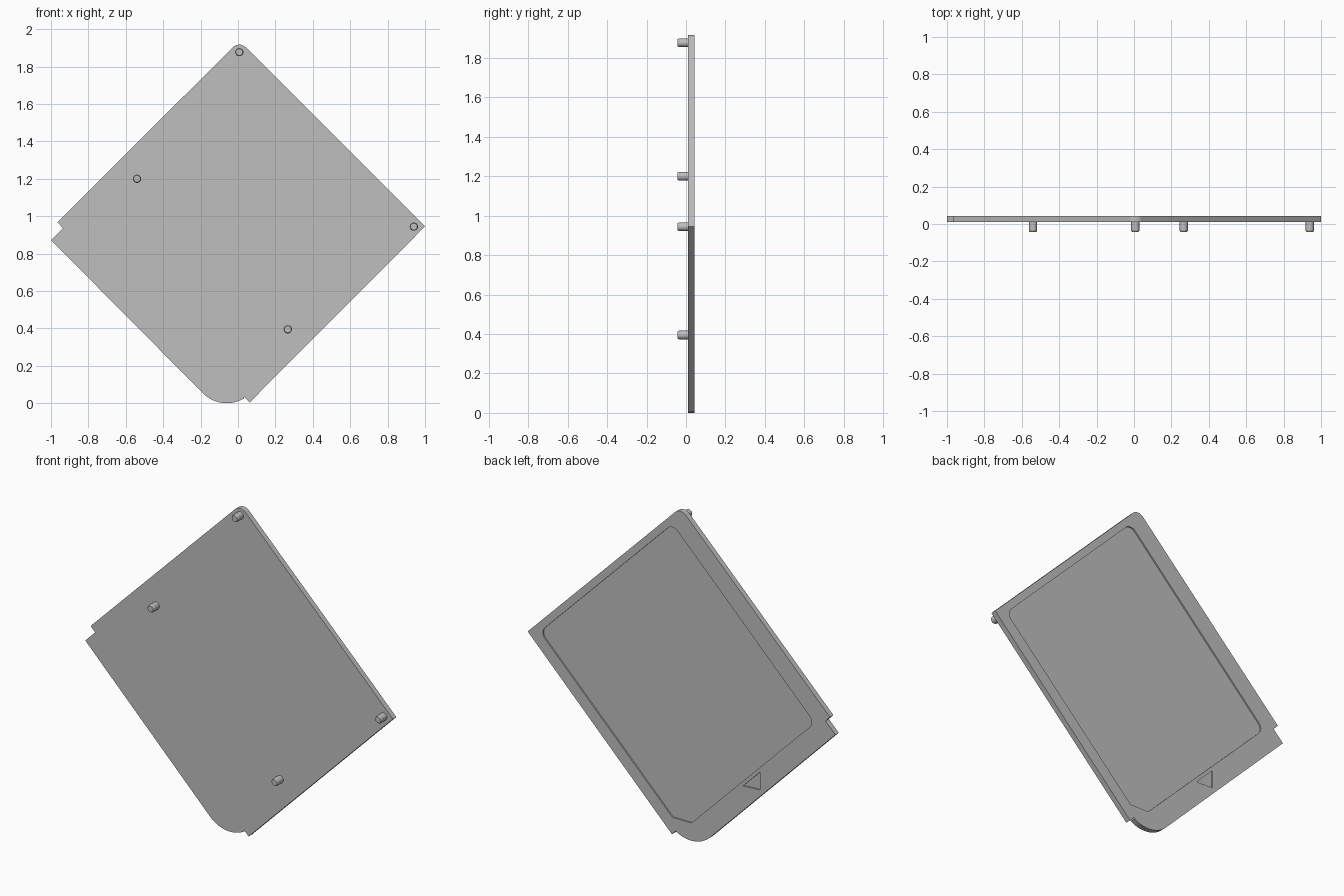
import bpy, bmesh, math
from mathutils import Vector

default = bpy.data.objects.get("Cube")
if default:
    bpy.data.objects.remove(default)

grey = bpy.data.materials.new("plain_grey")
grey.use_nodes = True
colour = (0.52, 0.52, 0.52, 1)
grey.diffuse_color = colour
grey.node_tree.nodes["Principled BSDF"].inputs["Base Color"].default_value = colour

FRONT, BACK, POCKET = 0.01, 0.042, 0.008


def arc(cx, cz, r, start, end, steps):
    """Points on an arc, angles in degrees."""
    angles = [math.radians(start + (end - start) * i / steps) for i in range(steps + 1)]
    return [(cx + r * math.cos(a), cz + r * math.sin(a)) for a in angles]


def slab(name, outline, y0, y1):
    """Extrude an x-z outline from y0 to y1."""
    bm = bmesh.new()
    face = bm.faces.new([bm.verts.new((x, y0, z)) for x, z in outline])
    grown = bmesh.ops.extrude_face_region(bm, geom=[face])["geom"]
    verts = [g for g in grown if isinstance(g, bmesh.types.BMVert)]
    bmesh.ops.translate(bm, verts=verts, vec=(0, y1 - y0, 0))
    bmesh.ops.recalc_face_normals(bm, faces=bm.faces)
    return finish(name, bm)


def finish(name, bm):
    mesh = bpy.data.meshes.new(name)
    bm.to_mesh(mesh)
    bm.free()
    mesh.materials.append(grey)
    obj = bpy.data.objects.new(name, mesh)
    bpy.context.collection.objects.link(obj)
    return obj


def smooth(obj):
    bpy.ops.object.select_all(action="DESELECT")
    obj.select_set(True)
    bpy.context.view_layer.objects.active = obj
    bpy.ops.object.shade_smooth_by_angle(angle=math.radians(30))


def cut(target, cutter):
    """Carve the cutter out of the target, then discard it."""
    mod = target.modifiers.new("pocket", "BOOLEAN")
    mod.operation, mod.solver, mod.object = "DIFFERENCE", "EXACT", cutter
    bpy.context.view_layer.objects.active = target
    bpy.ops.object.modifier_apply(modifier=mod.name)
    bpy.data.objects.remove(cutter)


# Diamond plate with a rounded top, two corner notches and a rounded foot
outline = [(1.0, 0.945)]
outline += arc(0.007, 1.867, 0.05, 45, 135, 10)
outline += [(-0.965, 0.967), (-0.936, 0.936), (-1.0, 0.872)]
outline += arc(-0.06, 0.18, 0.18, 225, 300, 14)
outline += [(0.033, 0.033), (0.062, 0.004)]
plate = slab("plate", outline, FRONT, BACK)

# Shallow panel recess in the back: three rounded corners and a flat bottom one
r = 0.045
recess = []
for cx, cz, start in ((0.92, 0.965, -45), (0.058, 1.828, 45), (-0.865, 0.905, 135)):
    shift = r * math.sqrt(2)
    towards = Vector((-math.cos(math.radians(start + 45)), -math.sin(math.radians(start + 45))))
    centre = Vector((cx, cz)) + towards * shift
    recess += arc(centre.x, centre.y, r, start, start + 90, 8)
recess += [(-0.064, 0.104), (0.059, 0.104)]
cut(plate, slab("recess_cutter", recess, BACK - POCKET, BACK + 0.05))

# Small triangular pocket beside the recess
triangle = [(-0.40, 0.412), (-0.51, 0.522), (-0.51, 0.417)]
cut(plate, slab("triangle_cutter", triangle, BACK - POCKET, BACK + 0.05))
smooth(plate)

# Four locating pins on the front, with softened tips
pins = {"top_pin": (0.007, 1.877), "right_pin": (-0.54, 1.2),
        "left_pin": (0.94, 0.944), "bottom_pin": (0.266, 0.395)}
TIP = -0.042
for name, (x, z) in pins.items():
    bm = bmesh.new()
    rings = []
    for radius, y in ((0.022, FRONT + 0.002), (0.022, TIP + 0.006), (0.018, TIP)):
        ring = arc(x, z, radius, 0, 360, 24)[:-1]
        rings.append([bm.verts.new((px, y, pz)) for px, pz in ring])
    for a, b in zip(rings, rings[1:]):
        for i in range(len(a)):
            j = (i + 1) % len(a)
            bm.faces.new((a[i], a[j], b[j], b[i]))
    bm.faces.new(rings[0])
    bm.faces.new(rings[-1])
    bmesh.ops.recalc_face_normals(bm, faces=bm.faces)
    smooth(finish(name, bm))
